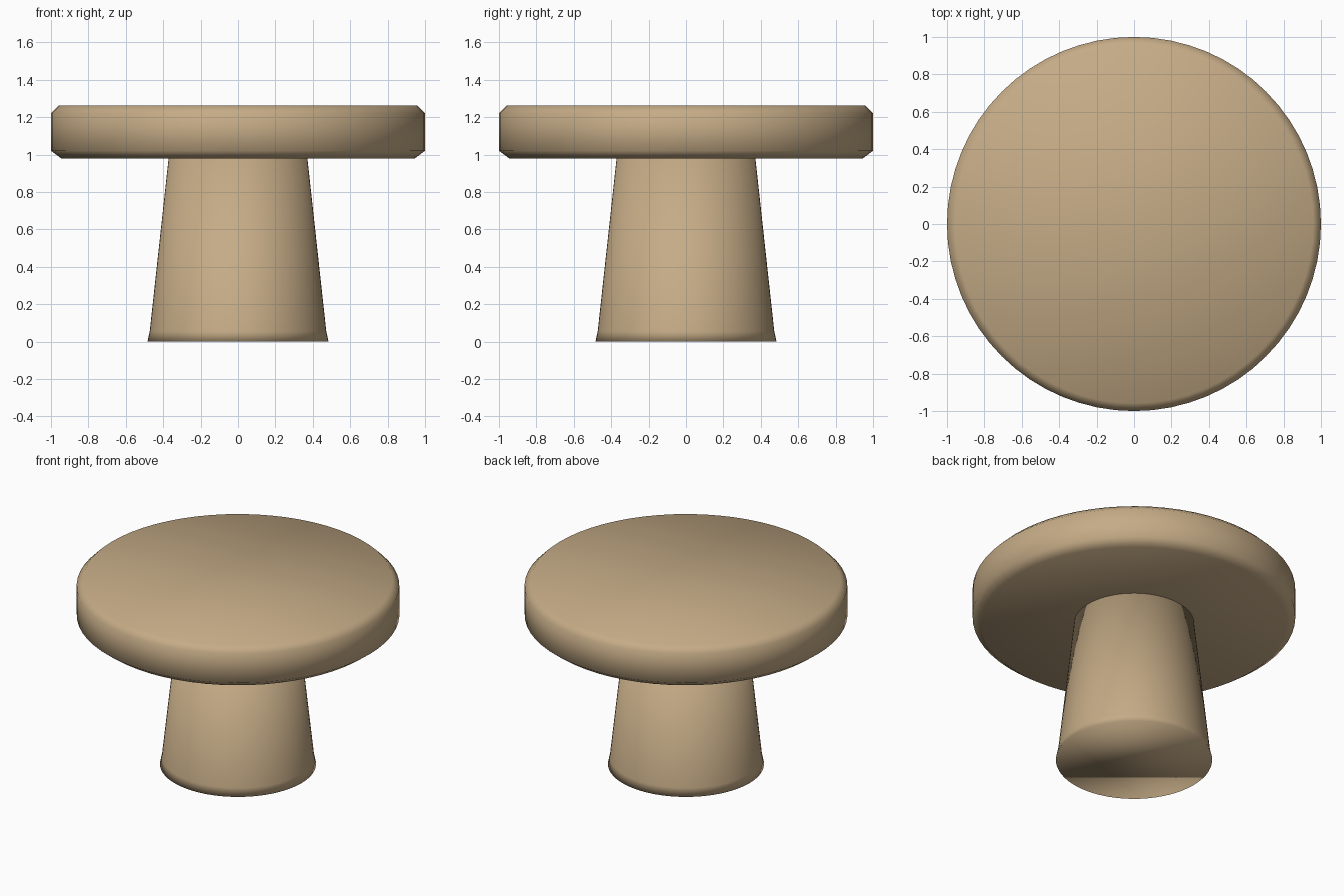
import bpy, bmesh
from math import cos, sin, pi

if "Cube" in bpy.data.objects:
    bpy.data.objects.remove(bpy.data.objects["Cube"])

SIDES = 64

wood = bpy.data.materials.new("wood")
wood.diffuse_color = (0.56, 0.41, 0.24, 1)
wood.use_nodes = True
wood.node_tree.nodes["Principled BSDF"].inputs["Base Color"].default_value = wood.diffuse_color


def turned(name, profile):
    """Closed solid of revolution from (radius, z) points, bottom to top."""
    bm = bmesh.new()
    rings = [[bm.verts.new((r * cos(2 * pi * i / SIDES), r * sin(2 * pi * i / SIDES), z))
              for i in range(SIDES)] for r, z in profile]
    for a, b in zip(rings, rings[1:]):
        for i in range(SIDES):
            j = (i + 1) % SIDES
            bm.faces.new((a[i], a[j], b[j], b[i]))
    bm.faces.new(rings[0][::-1])
    bm.faces.new(rings[-1])
    for f in bm.faces:
        f.smooth = True
    mesh = bpy.data.meshes.new(name)
    bm.to_mesh(mesh)
    bm.free()
    mesh.materials.append(wood)
    obj = bpy.data.objects.new(name, mesh)
    bpy.context.collection.objects.link(obj)
    return obj


# Tapered pedestal with a small flared foot
turned("pedestal", [(0.484, 0), (0.472, 0.055), (0.37, 0.99)])

# Thick round top with chamfered rims
turned("table_top", [(0.944, 0.978), (1.0, 1.02), (1.0, 1.22), (0.958, 1.262)])
